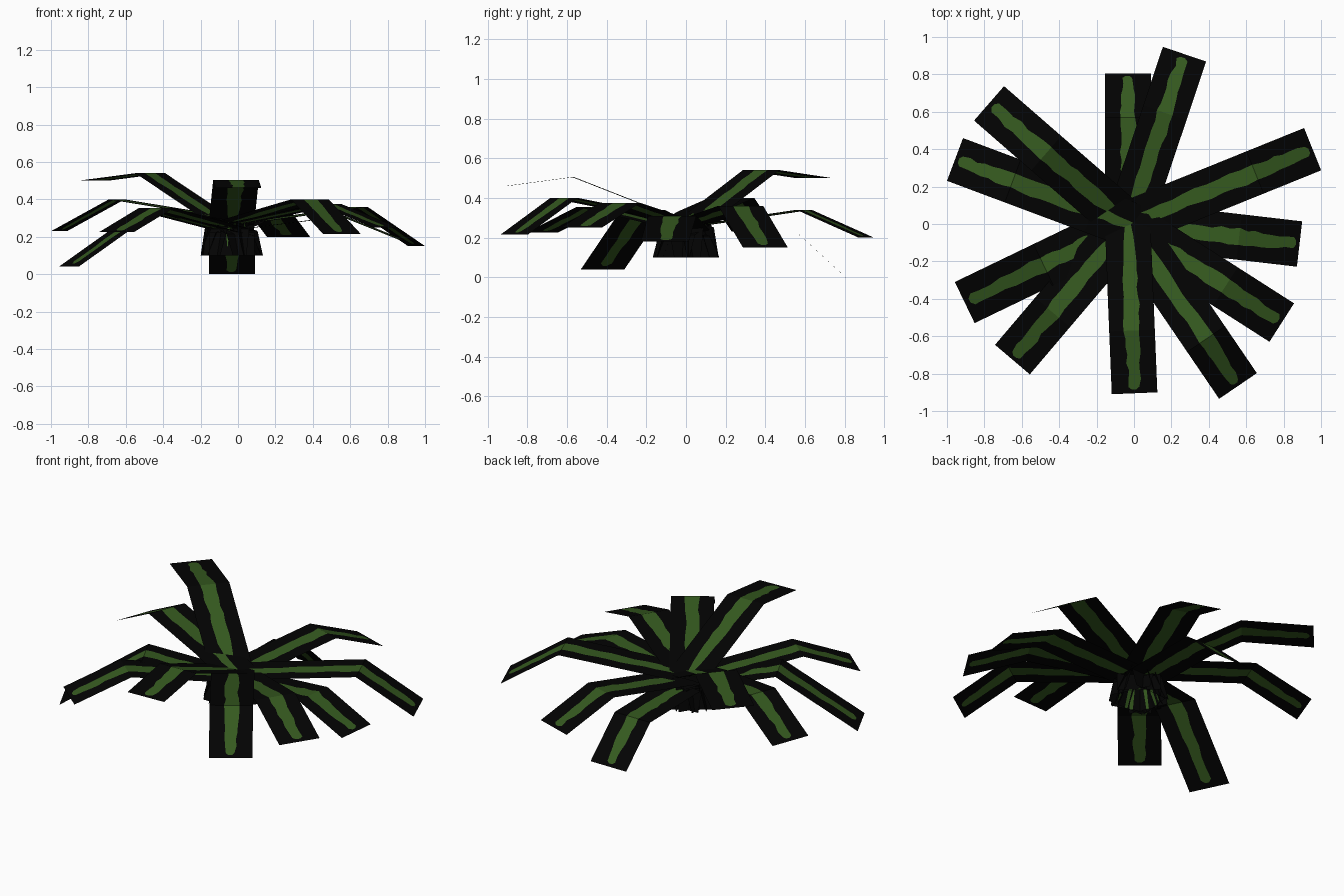
import bpy, bmesh, math, random
from mathutils import Vector

if "Cube" in bpy.data.objects:
    bpy.data.objects.remove(bpy.data.objects["Cube"])

random.seed(4)

def material(name, rgb):
    m = bpy.data.materials.new(name)
    m.diffuse_color = (*rgb, 1)
    m.use_nodes = True
    m.node_tree.nodes["Principled BSDF"].inputs["Base Color"].default_value = m.diffuse_color
    return m

BLACK = material("leaf black", (0.0008, 0.0008, 0.0008))
GREEN = material("stripe green", (0.036, 0.102, 0.014))

CENTRE = Vector((-0.034, 0.0, 0.0))
HALF = 0.122          # half width of a leaf
ROOT = (-0.115, 0.10)  # shared root: radius, height

# tip x, tip y, tip z, bend radius, bend z, shoulder z
LEAVES = [
    (0.955, 0.40, 0.15, 0.735, 0.36, 0.29),
    (0.27, 0.908, 0.20, 0.627, 0.34, 0.28),
    (-0.032, 0.805, 0.00, 0.57, 0.215, 0.22),
    (-0.775, 0.645, 0.50, 0.577, 0.54, 0.35),
    (-0.957, 0.345, 0.23, 0.656, 0.40, 0.33),
    (-0.905, -0.42, 0.04, 0.50, 0.34, 0.27),
    (-0.65, -0.725, 0.225, 0.62, 0.355, 0.28),
    (0.003, -0.905, 0.46, 0.57, 0.505, 0.36),
    (0.556, -0.866, 0.215, 0.744, 0.40, 0.31),
    (0.79, -0.527, 0.25, 0.62, 0.375, 0.30),
    (0.885, -0.107, 0.18, 0.60, 0.31, 0.26),
]

def leaf(index, tx, ty, tz, br, bz, sz):
    out = Vector((tx, ty, 0)) - CENTRE
    reach = out.length
    out.normalize()
    side = Vector((-out.y, out.x, 0))
    # steep root, then the blade rises to the bend and droops to the tip
    slope = (bz - sz) / (br - 0.20)
    collar = min(0.27, max(0.19, sz - 0.27 * slope))
    path = [ROOT, (-0.07, collar), (0.20, sz), (br, bz), (reach, tz)]
    widths = (0.010, 0.012, 0.036, 0.042, 0.026)

    # rows along the leaf: (radius, height, stripe half width, stripe offset)
    rows = []
    for k, steps in enumerate((1, 4, 8, 8)):
        (r0, z0), (r1, z1) = path[k], path[k + 1]
        stop = 0.9 if k == 3 else 1.0   # stripe ends short of the tip
        for i in range(steps):
            t = stop * i / (steps - 1) if k == 3 else i / steps
            w = widths[k] + (widths[k + 1] - widths[k]) * t
            rows.append((r0 + (r1 - r0) * t, z0 + (z1 - z0) * t,
                         w + random.uniform(-0.004, 0.004), random.uniform(-0.005, 0.005)))
    # rounded stripe end and the leaf tip
    r0, z0 = path[3]
    for t, w in ((0.94, 0.012), (1.0, 0.012)):
        rows.append((r0 + (reach - r0) * t, z0 + (tz - z0) * t, w, rows[-1][3]))

    bm = bmesh.new()
    grid = []
    for r, z, w, o in rows:
        p = CENTRE + out * r + Vector((0, 0, z))
        grid.append([bm.verts.new(p + side * s) for s in (HALF, o + w, o - w, -HALF)])
    for j in range(len(grid) - 1):
        for c in range(3):
            f = bm.faces.new((grid[j][c], grid[j][c + 1], grid[j + 1][c + 1], grid[j + 1][c]))
            # centre column is the green stripe, the last row stays black
            f.material_index = 1 if c == 1 and j < len(grid) - 2 else 0
    bm.normal_update()
    if sum(f.normal.z for f in bm.faces) < 0:
        bmesh.ops.reverse_faces(bm, faces=bm.faces)
    me = bpy.data.meshes.new(f"leaf_{index}")
    bm.to_mesh(me)
    bm.free()
    me.materials.append(BLACK)
    me.materials.append(GREEN)
    bpy.context.collection.objects.link(bpy.data.objects.new(f"leaf_{index}", me))

for n, spec in enumerate(LEAVES, 1):
    leaf(n, *spec)
